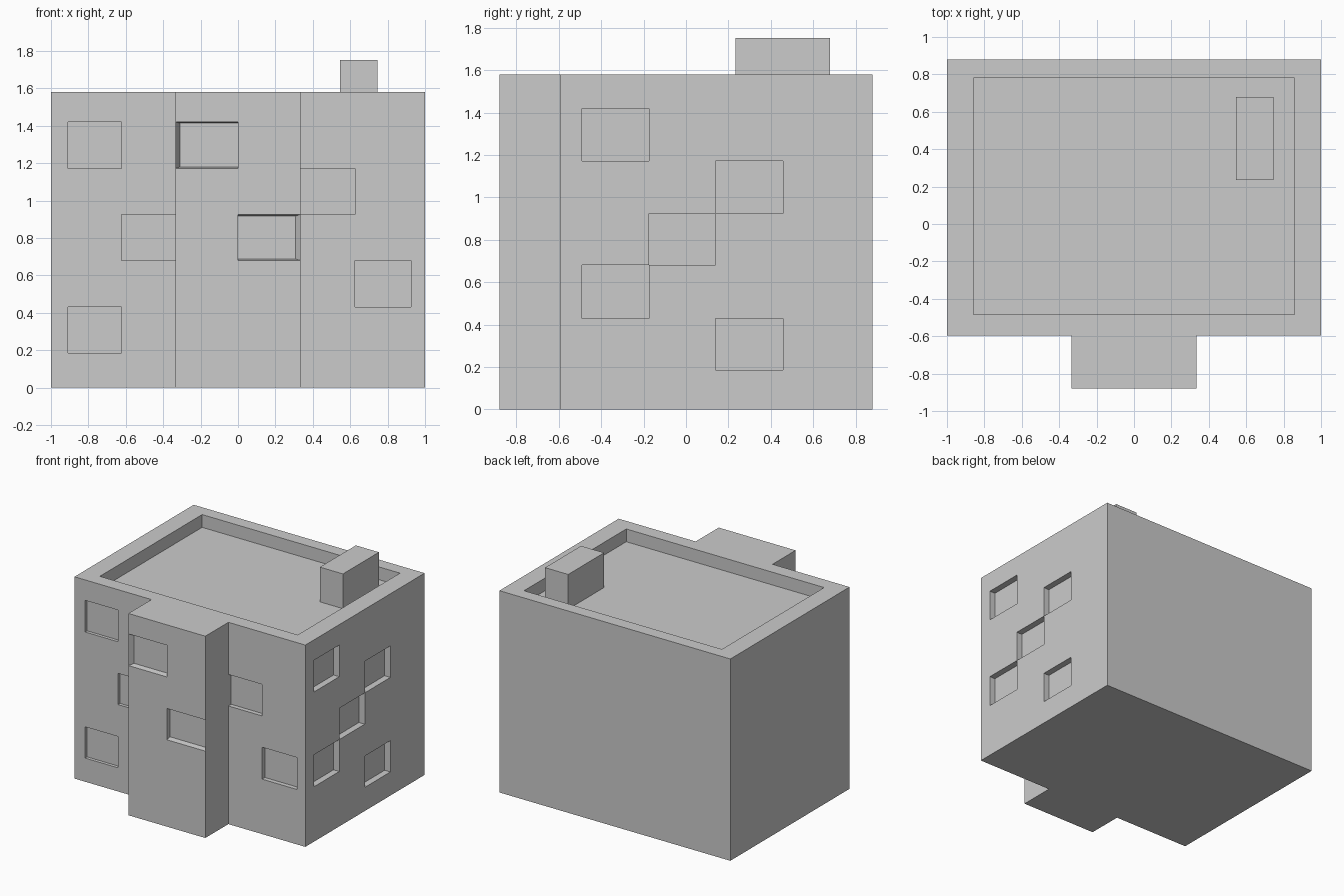
import bpy, bmesh
from mathutils import Vector

if "Cube" in bpy.data.objects:
    bpy.data.objects.remove(bpy.data.objects["Cube"])

H = 1.58                      # parapet height
FRONT, BACK, BAY, BW = -0.595, 0.88, -0.88, 0.333
ROWS = [0, 0.185, 0.43, 0.68, 0.925, 1.172, 1.42, H]
Z = Vector((0, 0, 1))
bm = bmesh.new()


def face(*pts):
    bm.faces.new([bm.verts.new(p) for p in pts])


def ring(outer, inner):
    for k in range(4):
        j = (k + 1) % 4
        face(outer[k], outer[j], inner[j], inner[k])


def wall(start, end, cols=(), windows=None, depth=0.04):
    """Vertical wall; windows maps (column, row) to (left, right, bottom, top) taper."""
    windows = windows or {}
    a, b = Vector((*start, 0)), Vector((*end, 0))
    u = (b - a).normalized()
    inward = Z.cross(u) * depth
    us = [0, *cols, (b - a).length]
    vs = ROWS if windows else [0, H]
    for i in range(len(us) - 1):
        for j in range(len(vs) - 1):
            def quad(l=0, r=0, lo=0, hi=0):
                u0, u1, v0, v1 = us[i] + l, us[i + 1] - r, vs[j] + lo, vs[j + 1] - hi
                return [a + u * s + Z * t for s, t in
                        ((u0, v0), (u1, v0), (u1, v1), (u0, v1))]
            if (i, j) in windows:
                inner = [p + inward for p in quad(*windows[i, j])]
                ring(quad(), inner)
                face(*inner)
            else:
                face(*quad())


N = (0, 0, 0, 0)
# front wall, left and right of the bay
wall((-1, FRONT), (-BW, FRONT), [0.092, 0.378], {(1, 5): N, (1, 1): N, (2, 3): N}, 0.025)
wall((BW, FRONT), (1, FRONT), [0.293, 0.593], {(0, 4): N, (1, 2): N}, 0.035)
# projecting bay with splayed windows
wall((-BW, FRONT), (-BW, BAY))
wall((-BW, BAY), (BW, BAY), [BW],
     {(0, 5): (0.022, 0, 0.008, 0.006), (1, 3): (0, 0.026, 0.008, 0.008)}, 0.04)
wall((BW, BAY), (BW, FRONT))
# right side with windows, then plain back and left
side = [y - FRONT for y in (-0.49, -0.175, 0.14, 0.457)]
wall((1, FRONT), (1, BACK), side,
     {(1, 5): N, (1, 2): N, (2, 3): N, (3, 4): N, (3, 1): N}, 0.05)
wall((1, BACK), (-1, BACK))
wall((-1, BACK), (-1, FRONT))


def rect(x0, x1, y0, y1, z):
    return [Vector(p) for p in ((x0, y0, z), (x1, y0, z), (x1, y1, z), (x0, y1, z))]


# parapet, sunken roof, bay top and underside
lip = rect(-0.857, 0.857, -0.485, 0.78, H)
roof = [p - Z * 0.1 for p in lip]
ring(rect(-1, 1, FRONT, BACK, H), lip)
ring(lip, roof)
face(*roof)
face(*rect(-BW, BW, BAY, FRONT, H))
face(*reversed(rect(-1, 1, FRONT, BACK, 0)))
face(*reversed(rect(-BW, BW, BAY, FRONT, 0)))

bmesh.ops.remove_doubles(bm, verts=bm.verts, dist=1e-4)
mesh = bpy.data.meshes.new("building")
bm.to_mesh(mesh)
bm.free()
bpy.context.collection.objects.link(bpy.data.objects.new("building", mesh))

# chimney standing on the sunken roof
bpy.ops.mesh.primitive_cube_add(size=1, location=(0.645, 0.457, (H - 0.1 + 1.752) / 2))
chimney = bpy.context.object
chimney.name = "chimney"
chimney.scale = (0.2, 0.445, 1.752 - (H - 0.1))
